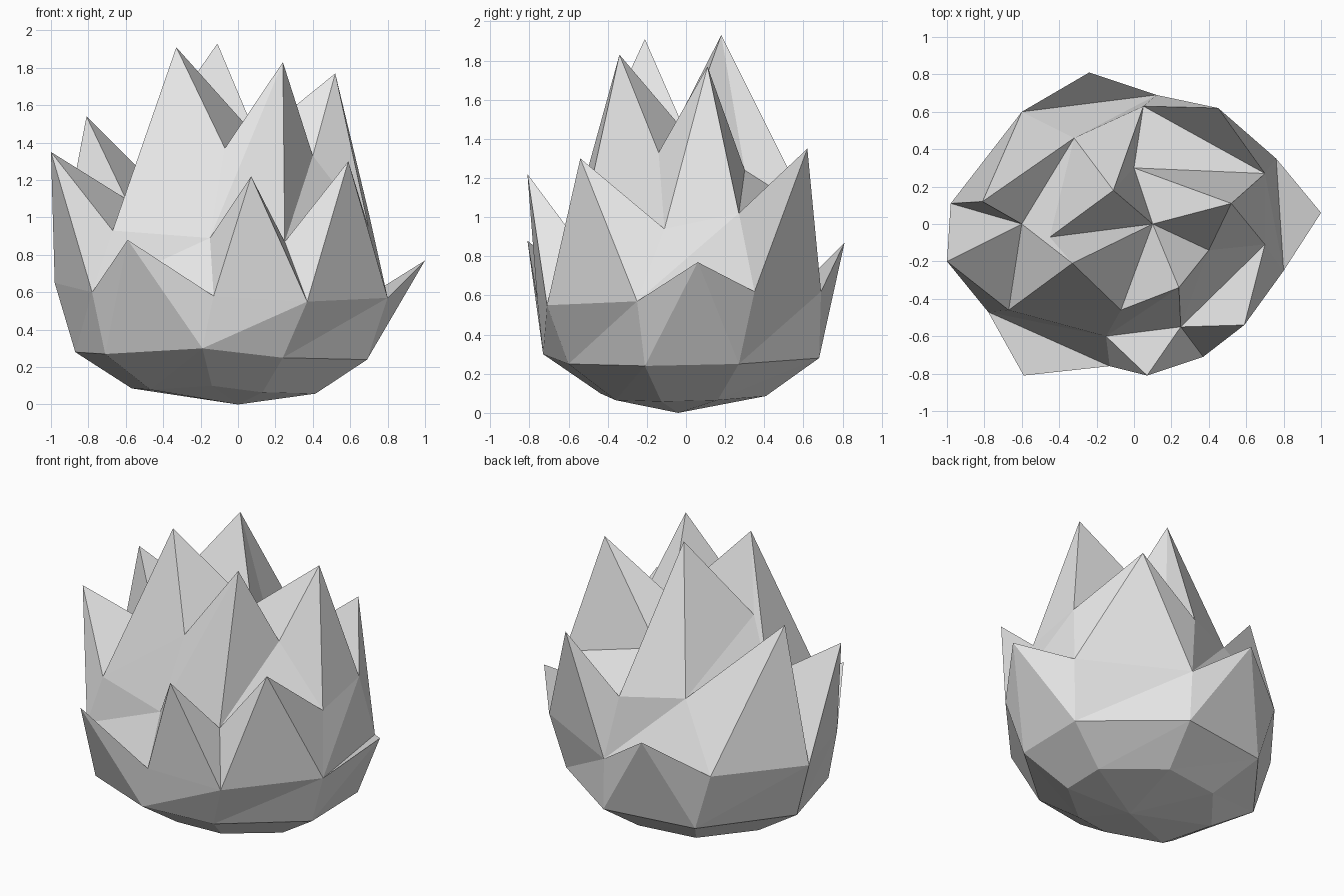
import bpy
import bmesh
from mathutils import Vector

cube = bpy.data.objects.get("Cube")
if cube:
    bpy.data.objects.remove(cube, do_unlink=True)

SIDES = 8

# One flat colour for the whole plant
grey = bpy.data.materials.new("light_grey")
grey.use_nodes = True
colour = (0.8, 0.8, 0.8, 1)
grey.diffuse_color = colour
shader = next(n for n in grey.node_tree.nodes if n.type == "BSDF_PRINCIPLED")
shader.inputs["Base Color"].default_value = colour
shader.inputs["Roughness"].default_value = 1


def ring(*points):
    """Eight points, in hundredths, running anticlockwise from the front."""
    return [Vector(point) / 100 for point in points]


def panel(lower, upper, index):
    """The four corners of one panel between two rings, facing outward."""
    following = (index + 1) % SIDES
    return [lower[index], lower[following], upper[following], upper[index]]


def poke(corners, tip):
    """Raise a panel to a pointed leaf: one triangle per border edge."""
    return [(a, b, tip) for a, b in zip(corners, corners[1:] + corners[:1])]


def split(corners):
    """Cut a bent panel into two triangles, from first to third corner."""
    a, b, c, d = corners
    return [(a, b, c), (a, c, d)]


def build(name, faces):
    """Make a flat-shaded object from a list of polygons."""
    bm = bmesh.new()
    for corners in faces:
        bm.faces.new([bm.verts.new(corner) for corner in corners])
    bmesh.ops.remove_doubles(bm, verts=bm.verts[:], dist=0.001)
    mesh = bpy.data.meshes.new(name)
    bm.to_mesh(mesh)
    bm.free()
    mesh.materials.append(grey)
    part = bpy.data.objects.new(name, mesh)
    bpy.context.collection.objects.link(part)
    return part


# Cross-sections of the plant, from the widest part of the bowl upward
bowl_rim = ring((-19, -73, 30), (24, -60, 25), (69, -21, 24), (69, 27, 25),
                (13, 68, 28), (-48, 59, 28), (-87, 8, 28), (-71, -48, 27))
leaf_root = ring((-13, -76, 58), (37, -71, 55), (80, -25, 57), (76, 35, 62),
                 (12, 69, 62), (-60, 60, 66), (-98, 11, 65), (-78, -47, 60))
leaf_tip = ring((7, -81, 122), (59, -54, 130), (100, 6, 77), (45, 62, 135),
                (-24, 81, 87), (-81, 12, 154), (-100, -20, 135), (-59, -81, 88))
crown_root = ring((-15, -60, 89), (25, -55, 87), (70, -11, 94), (70, 27, 102),
                  (5, 63, 103), (-32, 46, 105), (-60, 0, 110), (-67, -46, 93))
# The crown edge alternates between notches and tall points
crown_edge = ring((-7, -46, 137), (24, -34, 183), (40, -14, 133), (52, 11, 177),
                  (0, 30, 124), (-11, 18, 193), (-45, -7, 144), (-33, -21, 191))
crown_pit = Vector((0.1, 0, 1.43))

# The bowl floor is a shrunken, lowered copy of the rim
bowl_floor = [Vector((p.x * 0.63 - 0.02, p.y * 0.6, p.z * 0.7 - 0.11))
              for p in bowl_rim]
bowl_bottom = Vector((0, -0.04, 0))

# Bowl: shallow underside and the first sloping band
underside = poke(bowl_floor[::-1], bowl_bottom)
for i in range(SIDES):
    underside += split(panel(bowl_floor, bowl_rim, i))
build("bowl", underside)

# Outer leaves: short ones grow from the wall, tall ones from the ledge
short_leaves = {2, 4, 7}
leaves = []
for i in range(SIDES):
    wall = panel(bowl_rim, leaf_root, i)
    ledge = panel(leaf_root, crown_root, i)
    if i in short_leaves:
        leaves += poke(wall, leaf_tip[i]) + split(ledge)
    else:
        leaves += split(wall) + poke(ledge, leaf_tip[i])
build("outer_leaves", leaves)

# Crown: four tall points around a sunken centre
crown = poke(crown_edge, crown_pit)
for i in range(SIDES):
    crown += split(panel(crown_root, crown_edge, i))
build("crown", crown)
